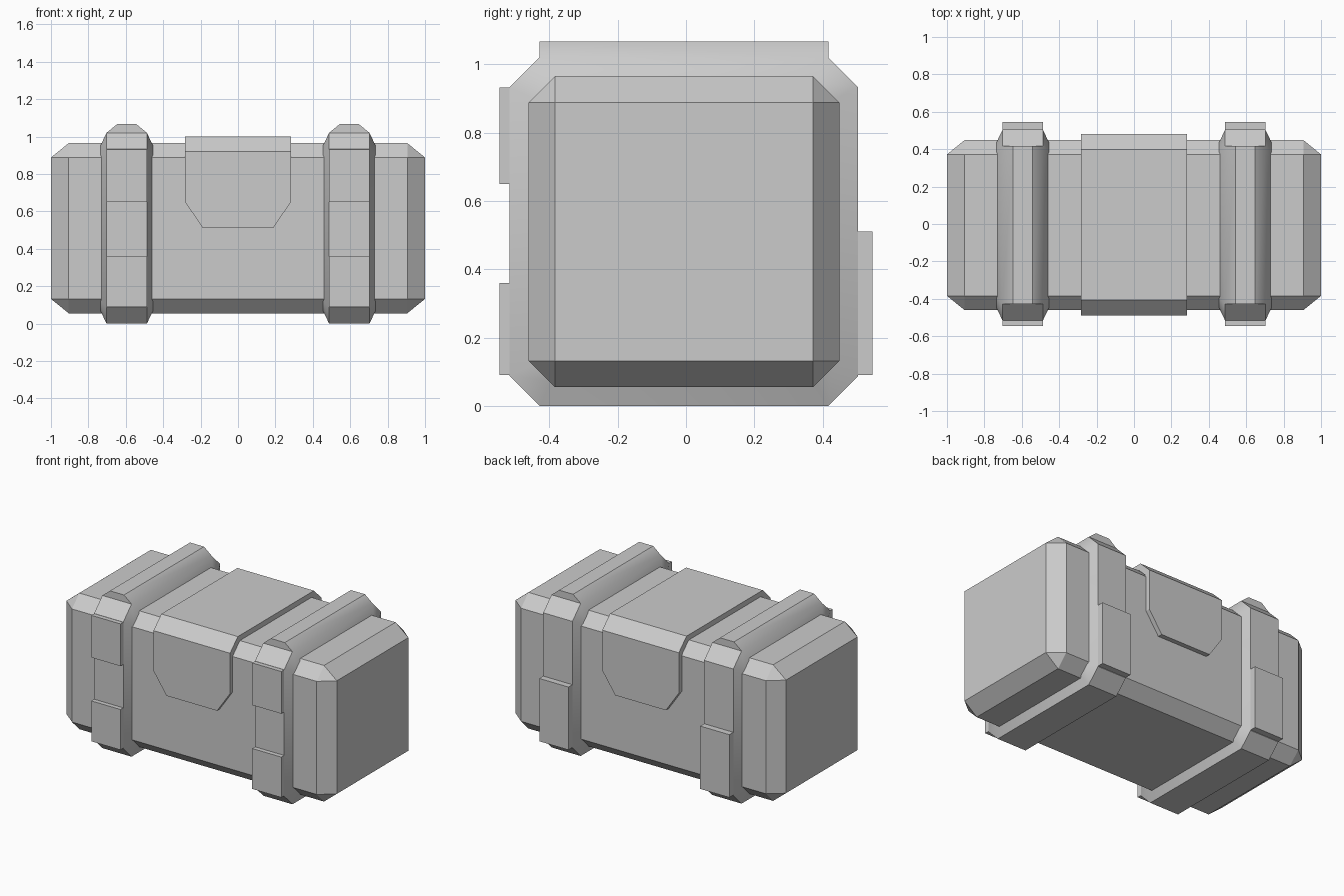
import bpy, bmesh, math

if "Cube" in bpy.data.objects:
    bpy.data.objects.remove(bpy.data.objects["Cube"])

CY, CZ = -0.006, 0.51      # centre of the chest's cross-section


def add_object(name, bm):
    bmesh.ops.recalc_face_normals(bm, faces=bm.faces)
    mesh = bpy.data.meshes.new(name)
    bm.to_mesh(mesh)
    bm.free()
    obj = bpy.data.objects.new(name, mesh)
    bpy.context.collection.objects.link(obj)
    return obj


def box(name, lo, hi, chamfer=0.0):
    """Box between two corners; chamfer is a fraction of the full size."""
    bm = bmesh.new()
    bmesh.ops.create_cube(bm, size=1)
    if chamfer:
        bmesh.ops.bevel(bm, geom=bm.edges[:], offset=chamfer, segments=1,
                        profile=0.5, affect='EDGES')
    for v in bm.verts:
        for i in range(3):
            v.co[i] = (lo[i] + hi[i]) / 2 + v.co[i] * (hi[i] - lo[i])
    return add_object(name, bm)


def octagon(bm, x, h, c):
    """Chamfered square in the YZ plane, half-size h, chamfer c."""
    k = h - c
    pts = [(h, -k), (h, k), (k, h), (-k, h), (-h, k), (-h, -k), (-k, -h), (k, -h)]
    return [bm.verts.new((x, CY + y, CZ + z)) for y, z in pts]


def band(name, x):
    bm = bmesh.new()
    rings = [octagon(bm, x - 0.143, 0.436, 0.05),
             octagon(bm, x - 0.108, 0.51, 0.087),
             octagon(bm, x + 0.108, 0.51, 0.087),
             octagon(bm, x + 0.143, 0.436, 0.05)]
    for a, b in zip(rings, rings[1:]):
        for i in range(8):
            j = (i + 1) % 8
            face = bm.faces.new((a[i], a[j], b[j], b[i]))
            if a is rings[1] and i == 2:
                top = face
    # raised ridge on the top stretch
    ridge = bmesh.ops.extrude_discrete_faces(bm, faces=[top])['faces'][0]
    for v in ridge.verts:
        v.co.z += 0.046
        v.co.x = x + (v.co.x - x) * 0.48
    obj = add_object(name, bm)
    bpy.ops.object.select_all(action='DESELECT')
    obj.select_set(True)
    bpy.context.view_layer.objects.active = obj
    bpy.ops.object.shade_smooth_by_angle(angle=math.radians(30))


# chest body
box("chest_body", (-1, CY - 0.455, 0.055), (1, CY + 0.455, 0.965)).name = "chest_body_base"
bpy.data.objects.remove(bpy.data.objects["chest_body_base"])
bm = bmesh.new()
HX, HY, CX, CC = 1.0, 0.455, 0.095, 0.077
for sx in (-1, 1):
    for sy in (-1, 1):
        for sz in (-1, 1):
            for dx, dy, dz in ((0, CC, CC), (CX, 0, CC), (CX, CC, 0)):
                bm.verts.new((sx * (HX - dx), CY + sy * (HY - dy), CZ + sz * (HY - dz)))
bmesh.ops.convex_hull(bm, input=bm.verts[:])
bmesh.ops.dissolve_limit(bm, angle_limit=0.02, verts=bm.verts[:], edges=bm.edges[:])
add_object("chest_body", bm)

# two bands with their front and back plates
for side, x in (("left", -0.595), ("right", 0.595)):
    band("band_" + side, x)
    for part, y0, y1, z0, z1 in (("front_upper", -0.546, -0.48, 0.65, 0.932),
                                 ("front_lower", -0.546, -0.48, 0.09, 0.36),
                                 ("back", 0.47, 0.546, 0.09, 0.51)):
        box(f"plate_{part}_{side}", (x - 0.108, y0, z0), (x + 0.108, y1, z1))

# centre strap draped over the lid, tapered flaps front and back
half = [(-0.484, 0.51, 0.187), (-0.484, 0.65, 0.283), (-0.484, 0.92, 0.283), (-0.402, 1.0, 0.283)]
path = half + [(-y, z, w) for y, z, w in reversed(half)]
bm = bmesh.new()
rows = [[bm.verts.new((s * w, CY + y + 0.002, z)) for s in (-1, 1)] for y, z, w in path]
for a, b in zip(rows, rows[1:]):
    bm.faces.new((a[0], a[1], b[1], b[0]))
strap = add_object("centre_strap", bm)
if sum(p.normal.z for p in strap.data.polygons) < 0:
    strap.data.flip_normals()
mod = strap.modifiers.new("thickness", 'SOLIDIFY')
mod.thickness = 0.04
mod.offset = -1
mod.use_even_offset = True
